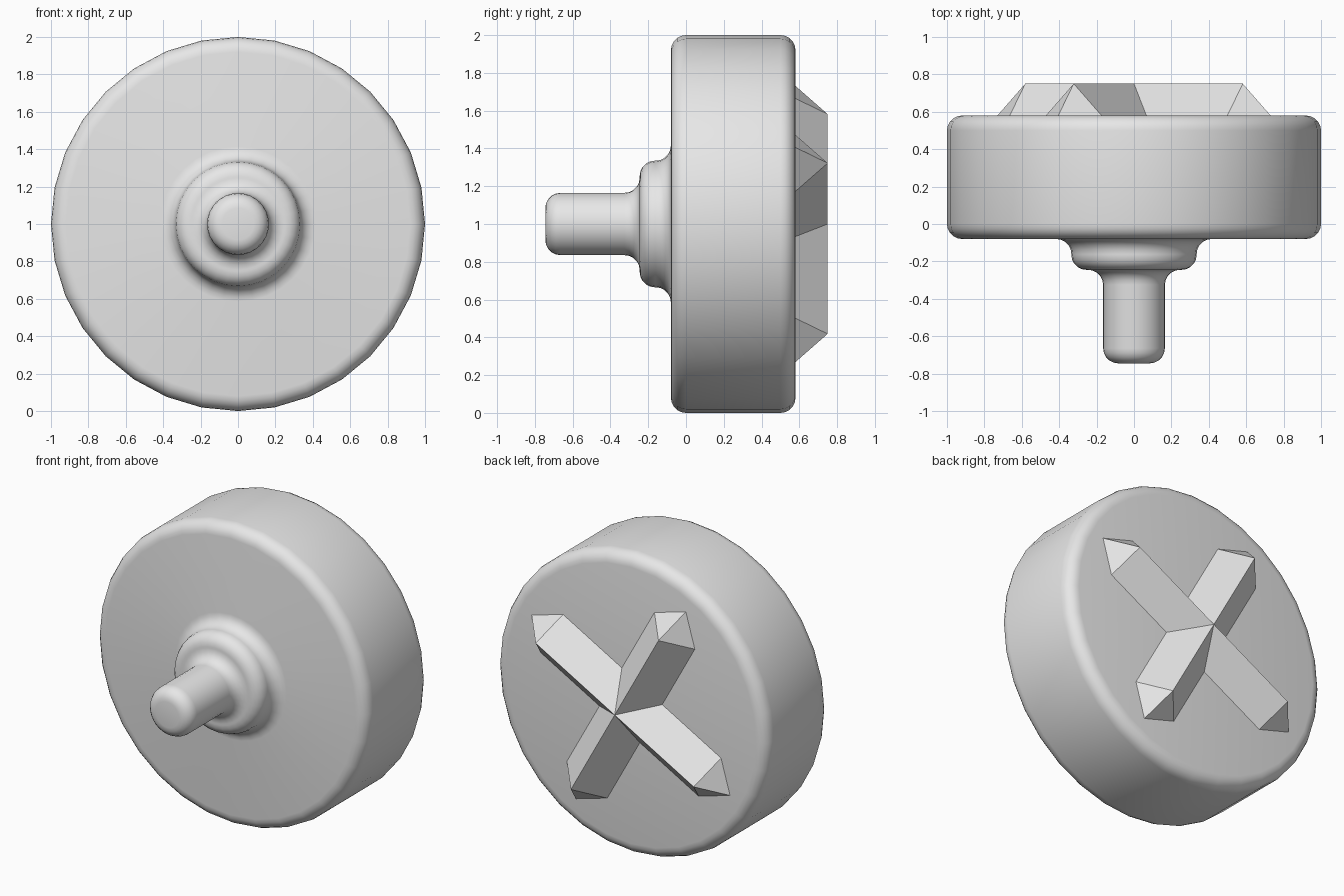
import bpy, bmesh
from math import radians, sin, cos, pi

if "Cube" in bpy.data.objects:
    bpy.data.objects.remove(bpy.data.objects["Cube"])

grey = bpy.data.materials.new("plain grey")
grey.use_nodes = True
grey.diffuse_color = (0.8, 0.8, 0.8, 1)
grey.node_tree.nodes["Principled BSDF"].inputs["Base Color"].default_value = (0.8, 0.8, 0.8, 1)


def arc(r, t, radius, start, end, steps=5):
    """Rounded corner in the (radius, height) plane, angles in degrees."""
    angles = [radians(start + (end - start) * i / steps) for i in range(steps + 1)]
    return [(r + radius * cos(a), t + radius * sin(a)) for a in angles]


def lathe(name, profile, sides, location, rotation, smooth):
    """Spin a (radius, height) profile about its local z axis."""
    bm = bmesh.new()
    verts = [bm.verts.new((r, 0, t)) for r, t in profile]
    edges = [bm.edges.new(pair) for pair in zip(verts, verts[1:])]
    bmesh.ops.spin(bm, geom=verts + edges, cent=(0, 0, 0), axis=(0, 0, 1),
                   angle=2 * pi, steps=sides)
    bmesh.ops.remove_doubles(bm, verts=bm.verts[:], dist=0.0005)
    bmesh.ops.recalc_face_normals(bm, faces=bm.faces[:])
    mesh = bpy.data.meshes.new(name)
    bm.to_mesh(mesh)
    bm.free()
    mesh.materials.append(grey)
    obj = bpy.data.objects.new(name, mesh)
    bpy.context.collection.objects.link(obj)
    obj.location, obj.rotation_euler = location, rotation
    if smooth:
        bpy.ops.object.select_all(action='DESELECT')
        obj.select_set(True)
        bpy.context.view_layer.objects.active = obj
        bpy.ops.object.shade_smooth_by_angle(angle=radians(40))
    return obj


# Turned body: pin, stepped shoulder and thick disc in one profile
profile = [(0, -0.745)]
profile += arc(0.085, -0.665, 0.08, -90, 0)              # pin tip
profile += arc(0.245, -0.325, 0.08, 180, 90)             # pin root fillet
profile += arc(0.255, -0.165, 0.08, -90, 0)              # shoulder edge
profile += arc(0.415, -0.16, 0.08, 180, 90)              # shoulder root fillet
profile += arc(0.92, 0.0, 0.08, -90, 0)                  # disc front rim
profile += arc(0.92, 0.5, 0.08, 0, 90)                   # disc back rim
profile += [(0, 0.58)]
lathe("disc_body", profile, 32, (0, 0, 1), (radians(-90), 0, 0), True)

# Two crossed ridges with pointed ends, half sunk into the back of the disc
ridge = [(0, -0.835), (0.17, -0.665), (0.17, 0.665), (0, 0.835)]
for name, angle in (("long_ridge", 61), ("cross_ridge", -29)):
    lathe(name, ridge, 4, (0, 0.58, 1), (0, radians(angle), 0), False)
